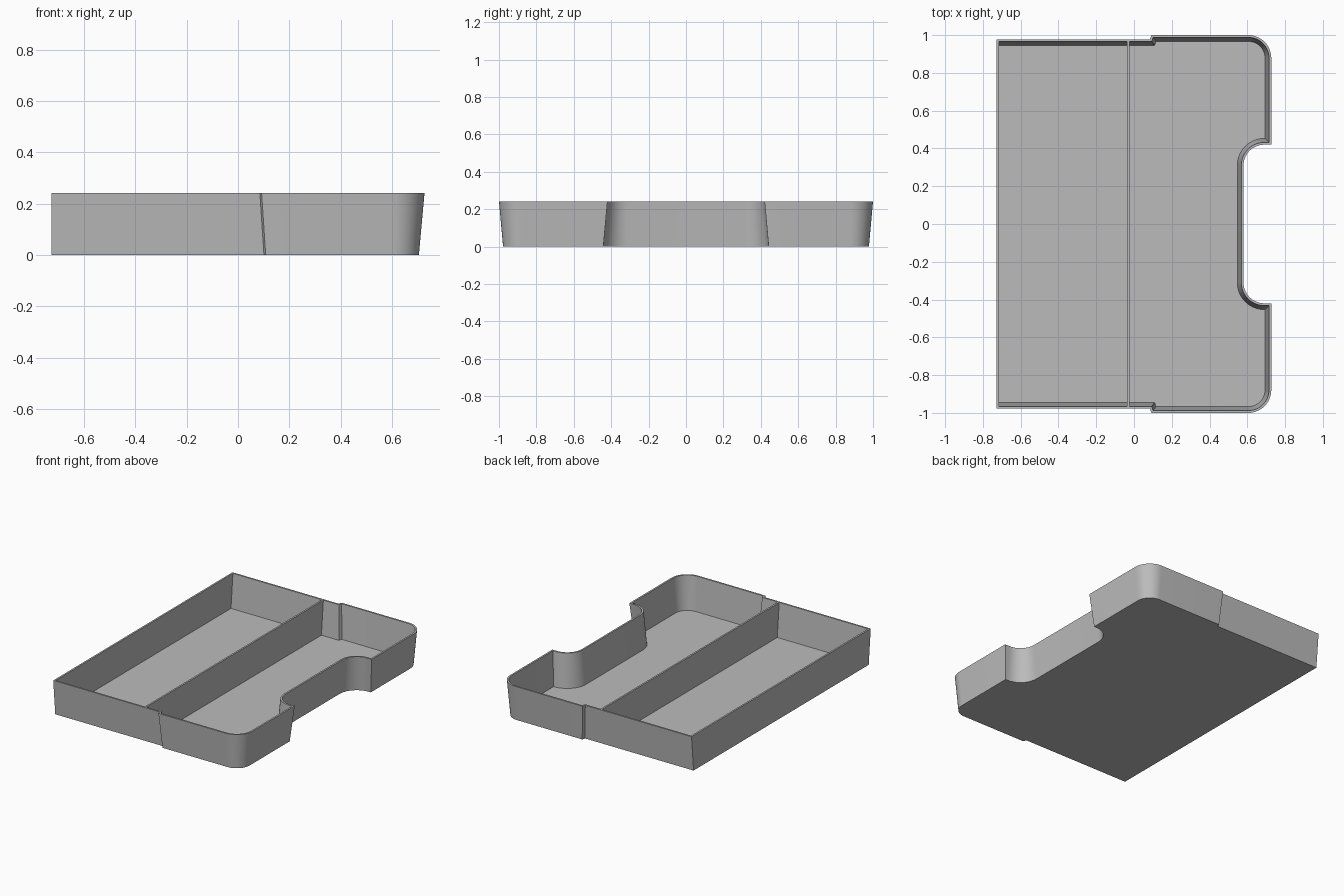
import bpy
import bmesh
from math import cos, sin, radians
from mathutils import Vector

cube = bpy.data.objects.get("Cube")
if cube:
    bpy.data.objects.remove(cube, do_unlink=True)

HEIGHT = 0.242
WALL = 0.012
FLOOR = 0.008
DRAFT = 0.022       # how far the walls lean in at the bottom
BACK_X = -0.727
SIDE_Y = 0.978

grey = bpy.data.materials.new("plain grey")
grey.use_nodes = True
grey.diffuse_color = (0.5, 0.5, 0.5, 1)
grey.node_tree.nodes["Principled BSDF"].inputs["Base Color"].default_value = (0.5, 0.5, 0.5, 1)


def arc(cx, cy, r, start, end, steps=14):
    angles = [radians(start + (end - start) * i / steps) for i in range(steps + 1)]
    return [Vector((cx + r * cos(a), cy + r * sin(a))) for a in angles]


def rim_outline():
    """Counter-clockwise outline of the rim; one half is mirrored in y."""
    half = [Vector((BACK_X, -SIDE_Y)), Vector((0.085, -SIDE_Y)), Vector((0.092, -1))]
    half += arc(0.605, -0.878, 0.122, -90, 0)
    half += [Vector((0.727, -0.42))]
    half += arc(0.69, -0.31, 0.11, 270, 180)
    return half + [Vector((p.x, -p.y)) for p in reversed(half)]


def inset(points, amount, back_amount):
    """Mitred inset; the straight wall at -x gets its own amount."""
    n = len(points)
    edges = []
    for i, p in enumerate(points):
        d = (points[(i + 1) % n] - p).normalized()
        edges.append((Vector((-d.y, d.x)), back_amount if i == n - 1 else amount))
    result = []
    for i, p in enumerate(points):
        (a, da), (b, db) = edges[i - 1], edges[i]
        det = a.x * b.y - a.y * b.x
        result.append(p + Vector(((da * b.y - db * a.y) / det, (a.x * db - b.x * da) / det)))
    return result


def finish(bm, name):
    bmesh.ops.recalc_face_normals(bm, faces=bm.faces)
    mesh = bpy.data.meshes.new(name)
    bm.to_mesh(mesh)
    bm.free()
    mesh.materials.append(grey)
    obj = bpy.data.objects.new(name, mesh)
    bpy.context.collection.objects.link(obj)
    bpy.ops.object.select_all(action='DESELECT')
    obj.select_set(True)
    bpy.context.view_layer.objects.active = obj
    bpy.ops.object.shade_smooth_by_angle(angle=radians(30))
    return obj


# Tray shell: outside, rim, inside and floor skinned through four loops
rim = rim_outline()
lean = DRAFT * (1 - FLOOR / HEIGHT)
bm = bmesh.new()
loops = []
for points, z in ((inset(rim, DRAFT, 0), 0), (rim, HEIGHT),
                  (inset(rim, WALL, WALL), HEIGHT),
                  (inset(rim, WALL + lean, WALL), FLOOR)):
    loops.append([bm.verts.new((p.x, p.y, z)) for p in points])
for low, high in zip(loops, loops[1:]):
    for i in range(len(low)):
        j = (i + 1) % len(low)
        bm.faces.new((low[i], low[j], high[j], high[i]))
bm.faces.new(reversed(loops[0]))
bm.faces.new(loops[-1])
finish(bm, "tray_shell")

# Divider: a thin slab whose ends follow the leaning side walls
bm = bmesh.new()
bmesh.ops.create_cube(bm, size=1)
for v in bm.verts:
    top = v.co.z > 0
    reach = SIDE_Y - WALL - (0 if top else lean)
    v.co = (-0.03 + v.co.x * WALL, 2 * v.co.y * reach, HEIGHT if top else FLOOR)
finish(bm, "divider")
